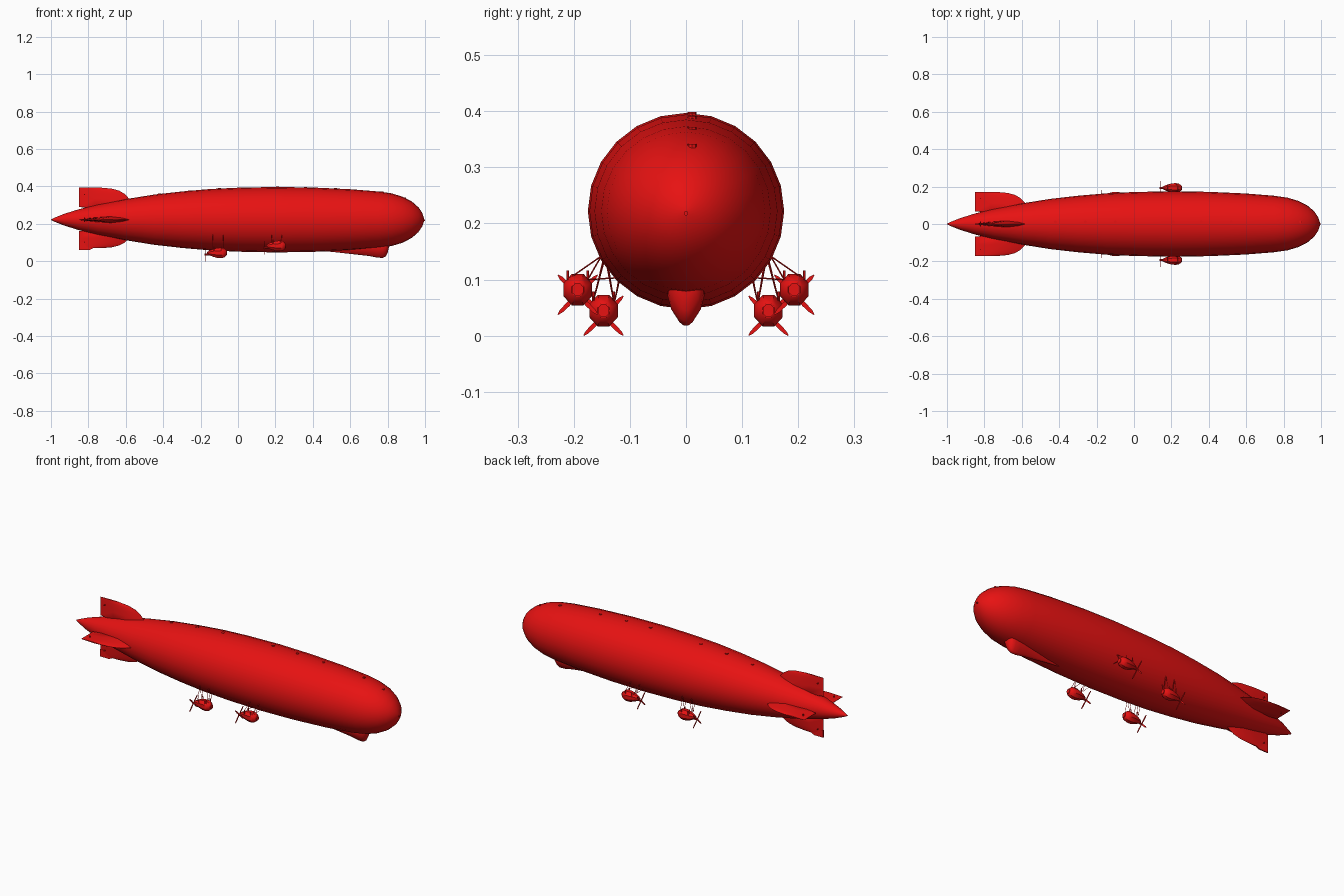
import bpy, bmesh, math
from mathutils import Vector

cube = bpy.data.objects.get("Cube")
if cube:
    bpy.data.objects.remove(cube, do_unlink=True)

red = bpy.data.materials.new("airship red")
red.use_nodes = True
red.diffuse_color = (0.8, 0.006, 0.006, 1)
red.node_tree.nodes["Principled BSDF"].inputs["Base Color"].default_value = (0.8, 0.006, 0.006, 1)

AXIS = 0.222


def loft(name, rings, smooth=30):
    """Skin a list of equal-length rings of points and cap both ends."""
    bm = bmesh.new()
    loops = [[bm.verts.new(p) for p in ring] for ring in rings]
    n = len(loops[0])
    for a, b in zip(loops, loops[1:]):
        for i in range(n):
            j = (i + 1) % n
            bm.faces.new((a[i], a[j], b[j], b[i]))
    bm.faces.new(loops[0])
    bm.faces.new(loops[-1])
    bmesh.ops.recalc_face_normals(bm, faces=bm.faces)
    mesh = bpy.data.meshes.new(name)
    bm.to_mesh(mesh)
    bm.free()
    mesh.materials.append(red)
    obj = bpy.data.objects.new(name, mesh)
    bpy.context.collection.objects.link(obj)
    bpy.ops.object.select_all(action="DESELECT")
    obj.select_set(True)
    bpy.context.view_layer.objects.active = obj
    if smooth:
        bpy.ops.object.shade_smooth_by_angle(angle=math.radians(smooth))
    return obj


def lathe(name, profile, sides, centre, tall=1.0, turn=0.0, smooth=30):
    """Revolve (x, radius) pairs around a line along x."""
    cx, cy, cz = centre
    angles = [math.tau * (i + turn) / sides for i in range(sides)]
    return loft(name, [[(cx + x, cy + r * math.sin(a), cz + tall * r * math.cos(a))
                        for a in angles] for x, r in profile], smooth)


def rod(name, start, end, radius, sides=5):
    start, end = Vector(start), Vector(end)
    turn = (end - start).to_track_quat("Z", "Y")
    ring = [turn @ Vector((radius * math.cos(math.tau * i / sides),
                           radius * math.sin(math.tau * i / sides), 0)) for i in range(sides)]
    return loft(name, [[start + p for p in ring], [end + p for p in ring]])


# Hull
HULL = [(-1, 0.001), (-0.98, 0.011), (-0.93, 0.031), (-0.85, 0.056), (-0.75, 0.081),
        (-0.6, 0.110), (-0.45, 0.134), (-0.3, 0.151), (-0.15, 0.164), (0, 0.171),
        (0.2, 0.175), (0.4, 0.172), (0.6, 0.163), (0.75, 0.151), (0.82, 0.141),
        (0.88, 0.123), (0.93, 0.097), (0.965, 0.066), (0.985, 0.036), (0.993, 0.012), (0.995, 0.001)]
lathe("hull", HULL, 24, (0, 0, AXIS))
rod("nose_spindle", (0.97, 0, AXIS - 0.004), (1, 0, AXIS - 0.004), 0.004, 8)


def hull_radius(x):
    for (x0, r0), (x1, r1) in zip(HULL, HULL[1:]):
        if x0 <= x <= x1:
            return r0 + (r1 - r0) * (x - x0) / (x1 - x0)
    return 0


# Tail fins: thin aerofoil sections stacked outwards (span, leading, trailing, half thickness)
FIN = [(0.02, -0.5, -0.82, 0.021), (0.065, -0.54, -0.82, 0.021), (0.068, -0.545, -0.85, 0.02),
       (0.11, -0.58, -0.85, 0.015), (0.137, -0.605, -0.85, 0.011), (0.155, -0.635, -0.85, 0.008),
       (0.166, -0.675, -0.85, 0.005), (0.171, -0.73, -0.85, 0.003)]
CHORD = [(0, 0.05), (0.15, 0.6), (0.4, 1), (0.7, 0.6), (1, 0.08)]


def fin(name, angle, reach=1.0):
    out = Vector((0, math.sin(angle), math.cos(angle)))
    side = Vector((0, math.cos(angle), -math.sin(angle)))
    rings = []
    for span, lead, trail, thick in FIN:
        base = Vector((0, 0, AXIS)) + out * span * reach
        section = [(t, w) for t, w in CHORD] + [(t, -w) for t, w in reversed(CHORD)]
        rings.append([base + Vector((lead + (trail - lead) * t, 0, 0)) + side * w * thick
                      for t, w in section])
    loft(name, rings)
    # Control lever through the moving surface
    mid = Vector((-0.82, 0, AXIS)) + out * 0.135 * reach
    rod(name + "_lever", mid - side * 0.013, mid + side * 0.013, 0.003)


fin("upper_fin", 0)
fin("left_fin", math.pi / 2)
fin("right_fin", -math.pi / 2)
fin("lower_fin", math.pi, 0.89)
loft("lower_rudder_tip", [[(x, y, z) for x, y in
     ((-0.85, -0.003), (-0.85, 0.003), (front, 0.003), (front, -0.003))]
     for z, front in ((0.1, -0.76), (0.07, -0.775), (0.06, -0.795))])

# Control cabin: (x, bottom, half width), keel narrowing to a rounded V
CABIN = [(0.44, 0.056, 0.006), (0.52, 0.048, 0.016), (0.62, 0.037, 0.024), (0.7, 0.028, 0.03),
         (0.745, 0.019, 0.033), (0.775, 0.018, 0.033), (0.79, 0.026, 0.031),
         (0.8, 0.045, 0.027), (0.806, 0.07, 0.018)]
rings = []
for x, low, w in CABIN:
    top = 0.115
    half = [(w * 0.9, top), (w, low + (top - low) * 0.55), (w * 0.8, low + (top - low) * 0.3),
            (w * 0.35, low + (top - low) * 0.06), (w * 0.12, low)]
    rings.append([(x, y, z) for y, z in half] + [(x, -y, z) for y, z in reversed(half)])
loft("control_cabin", rings, 40)

# Engine cars with struts and propellers, mirrored left and right
CAR = [(-0.056, 0.004), (-0.045, 0.011), (-0.025, 0.02), (0, 0.0265), (0.02, 0.0275),
       (0.036, 0.024), (0.046, 0.016), (0.049, 0.012)]


def engine_car(name, x, y, z, side):
    lathe(name, CAR, 8, (x, side * y, z), 1.1, 0.5, 35)
    lathe(name + "_radiator", [(0.045, 0.011), (0.052, 0.011)], 8, (x, side * y, z), 1.1, 0.5)
    hub = Vector((x - 0.062, side * y, z - 0.009))
    rod(name + "_shaft", hub - Vector((0.006, 0, 0)), hub + Vector((0.03, 0, 0)), 0.005, 8)
    # Four tapered blades set in an X
    for k in range(4):
        a = math.pi / 4 + k * math.pi / 2
        out = Vector((0, math.sin(a), math.cos(a)))
        across = Vector((0.002, math.cos(a) * 0.8, -math.sin(a) * 0.8))
        thin = Vector((0.0012, 0, 0))
        loft(f"{name}_blade_{k + 1}", [
            [hub + out * d + across * w + thin, hub + out * d - across * w + thin,
             hub + out * d - across * w - thin, hub + out * d + across * w - thin]
            for d, w in ((0.002, 0.003), (0.025, 0.005), (0.042, 0.004), (0.05, 0.001))], 0)
    # Struts reach from the car roof up to the hull
    for dx in (-0.025, 0.03):
        r = hull_radius(x + dx) * 0.98
        for dy, angle in ((0.018, 62), (-0.018, 62), (-0.02, 46)):
            a = math.radians(angle)
            rod(name + "_strut", (x + dx, side * (y + dy), z + 0.018),
                (x + dx, side * r * math.sin(a), AXIS - r * math.cos(a)), 0.0013, 4)
        for dy in (-0.018, 0.018):
            rod(name + "_roof_post", (x + dx * 0.7, side * (y + dy), z + 0.01),
                (x + dx * 0.7, side * (y + dy), z + 0.034), 0.0025)


for label, side in (("left", 1), ("right", -1)):
    engine_car(label + "_rear_car", -0.11, 0.147, 0.0445, side)
    engine_car(label + "_front_car", 0.205, 0.193, 0.082, side)

# Gas vents along the back of the hull
for x in (-0.42, -0.26, -0.1, 0.21, 0.36, 0.52, 0.77, 0.89):
    z = AXIS + hull_radius(x)
    rod("roof_vent", (x, 0.011, z - 0.01), (x, 0.011, z + 0.002), 0.008, 8)
